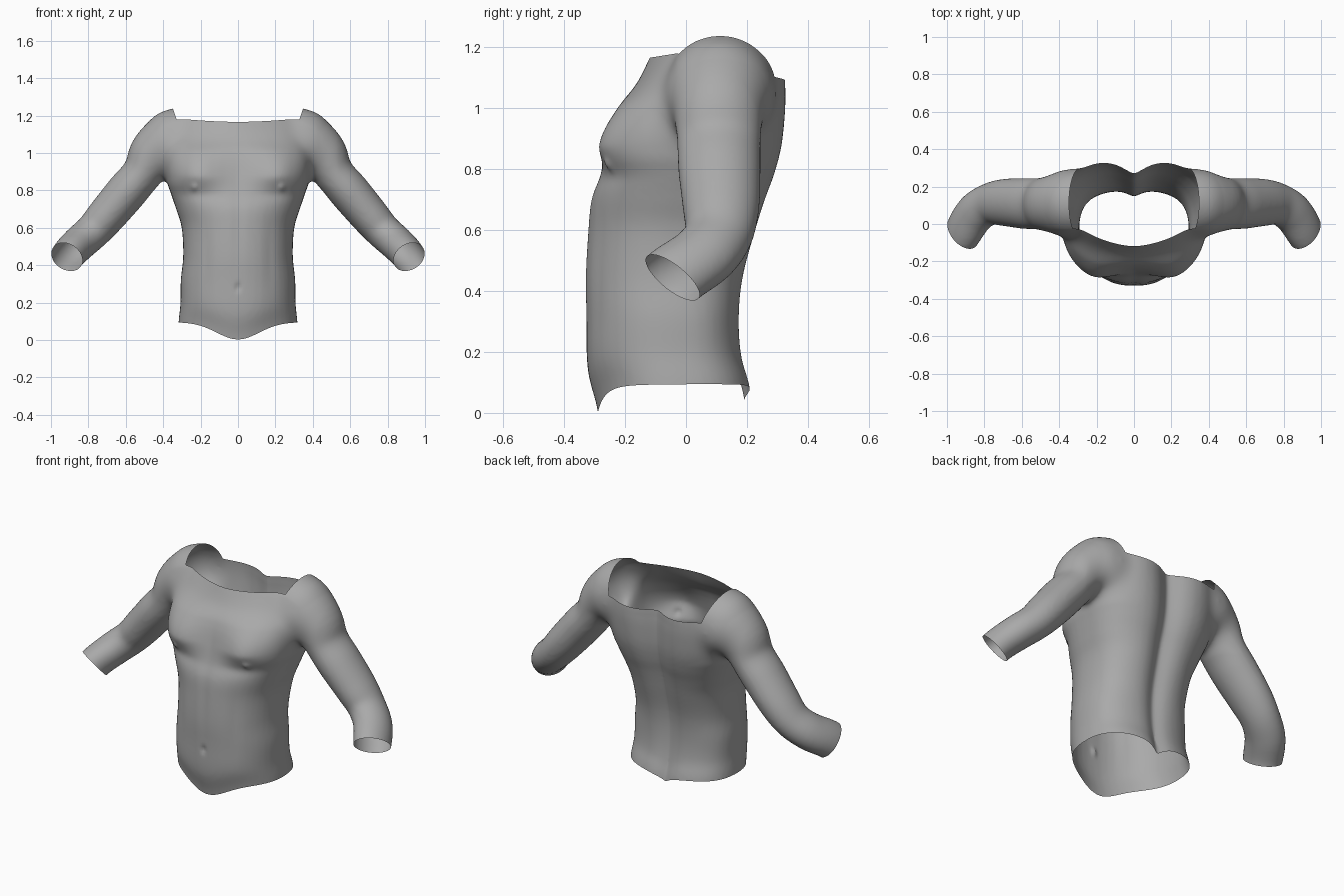
import bpy, bmesh, math
from mathutils import Vector

if "Cube" in bpy.data.objects:
    bpy.data.objects.remove(bpy.data.objects["Cube"])

SEG = 48
skin = bpy.data.materials.new("grey_skin")
skin.diffuse_color = (0.4, 0.4, 0.4, 1)
skin.use_nodes = True
skin.node_tree.nodes["Principled BSDF"].inputs["Base Color"].default_value = skin.diffuse_color


def loft(bm, rings):
    """Closed solid through a list of point rings."""
    vs = [[bm.verts.new(p) for p in r] for r in rings]
    for a, b in zip(vs, vs[1:]):
        for i in range(SEG):
            j = (i + 1) % SEG
            bm.faces.new((a[i], a[j], b[j], b[i]))
    bm.faces.new(vs[0])
    bm.faces.new(vs[-1])


def catmull(rows, steps=5):
    """Smooth interpolation of table rows."""
    rows = [Vector(r) for r in rows]
    out = []
    for i in range(len(rows) - 1):
        p0, p1, p2, p3 = (rows[max(0, min(len(rows) - 1, i + k))] for k in (-1, 0, 1, 2))
        for s in range(steps):
            t = s / steps
            out.append(p1 + (p2 - p0) * (t / 2) + (p0 * 2 - p1 * 5 + p2 * 4 - p3) * (t * t / 2)
                       + (p1 * 3 - p0 - p2 * 3 + p3) * (t ** 3 / 2))
    return out + [rows[-1]]


def power(v, n):
    return math.copysign(abs(v) ** (2 / n), v)


# Trunk sections: z, half width, widest y, front y, back y, front squareness
TRUNK = [(-.05, .325, -.02, -.26, .235, 2.2), (.1, .318, -.03, -.289, .216, 2.2),
         (.2, .308, -.04, -.323, .187, 2.2), (.32, .306, -.04, -.328, .181, 2.2),
         (.45, .293, -.04, -.331, .198, 2.2), (.6, .301, -.02, -.323, .242, 2.2),
         (.7, .331, .0, -.312, .274, 2.3), (.78, .358, .02, -.282, .304, 2.6),
         (.87, .387, .05, -.257, .328, 3.0), (.97, .395, .07, -.231, .341, 2.9),
         (1.05, .393, .09, -.196, .345, 2.4), (1.12, .385, .1, -.163, .340, 2.0),
         (1.18, .37, .1, -.132, .325, 1.7), (1.3, .2, .1, -.06, .28, 1.6)]

# Arm sections: centre x, y, z, thickness across, thickness front to back
ARM = [(.24, .115, 1.07, .185, .18), (.36, .11, 1.037, .186, .185), (.450, .107, .985, .141, .153),
       (.513, .108, .89, .108, .138), (.593, .11, .795, .109, .135), (.70, .115, .668, .104, .125),
       (.775, .105, .582, .096, .112), (.85, .055, .515, .094, .112), (.912, -.04, .448, .090, .112),
       (.945, -.115, .37, .088, .110), (.97, -.19, .28, .088, .110)]

bm = bmesh.new()
rings = []
for z, a, yc, f, b, nf in catmull(TRUNK):
    ring = []
    for i in range(SEG):
        t = 2 * math.pi * i / SEG
        c, s = math.cos(t), math.sin(t)
        n, d = (nf, yc - f) if s < 0 else (2.6, b - yc)
        ring.append((a * power(c, n), yc + d * power(s, n), z))
    rings.append(ring)
loft(bm, rings)

path = catmull([r[:3] for r in ARM])
radii = catmull([(r[3], r[4], 0) for r in ARM])
for side in (1, -1):
    rings = []
    for k, (p, r) in enumerate(zip(path, radii)):
        tan = (path[min(k + 1, len(path) - 1)] - path[max(k - 1, 0)]).normalized()
        u = Vector((0, 1, 0)).cross(tan).normalized()
        v = tan.cross(u)
        ring = []
        for i in range(SEG):
            t = 2 * math.pi * i / SEG
            q = p + u * (r.x * math.cos(t)) + v * (r.y * math.sin(t))
            ring.append((side * q.x, q.y, q.z))
        rings.append(ring)
    loft(bm, rings)
bmesh.ops.recalc_face_normals(bm, faces=bm.faces)
mesh = bpy.data.meshes.new("torso")
bm.to_mesh(mesh)
bm.free()
torso = bpy.data.objects.new("torso", mesh)
bpy.context.collection.objects.link(torso)

# Fuse trunk and arms into one soft skin
rem = torso.modifiers.new("fuse", 'REMESH')
rem.mode, rem.voxel_size = 'VOXEL', 0.011
sm = torso.modifiers.new("soften", 'SMOOTH')
sm.factor, sm.iterations = 0.5, 8
deps = bpy.context.evaluated_depsgraph_get()
fused = bpy.data.meshes.new_from_object(torso.evaluated_get(deps))
torso.modifiers.clear()
torso.data = fused

bm = bmesh.new()
bm.from_mesh(fused)

# Blend the shoulders into chest and back, with a region that shrinks each pass
for k in range(45):
    m = k * .002
    blend = [v for v in bm.verts
             if .2 + m < abs(v.co.x) < .53 - m and .82 + m / 2 < v.co.z < 1.21 - m]
    bmesh.ops.smooth_vert(bm, verts=blend, factor=.5,
                          use_axis_x=True, use_axis_y=True, use_axis_z=True)


def cut(co, no, beyond):
    """Slice along a plane and drop the faces chosen by the rule."""
    bmesh.ops.bisect_plane(bm, geom=bm.verts[:] + bm.edges[:] + bm.faces[:],
                           plane_co=co, plane_no=no, dist=1e-5)
    if beyond:
        gone = [f for f in bm.faces if beyond(f.calc_center_median())]
        bmesh.ops.delete(bm, geom=gone, context='FACES')


# Waist, forearm and neck openings
cut((0, 0, .1), (0, 0, 1), lambda c: c.z < .1)
for s in (1, -1):
    co, no = Vector((s * .915, -.045, .445)), Vector((s * .44, -.61, -.66))
    cut(co, no, lambda c: s * c.x > .75 and c.y < .06 and (c - co).dot(no) > 0)
    cut((s * .327, 0, 1.175), (s, 0, -.33), None)
cut((0, -.03, 1.18), (0, .24, 1),
    lambda c: c.z > 1.18 - .24 * (c.y + .03) and abs(c.x) < .327 + .33 * (c.z - 1.175))


def bell(d, w):
    return math.exp(-(d / w) ** 2)


def ramp(t):
    t = max(0, min(1, t))
    return t * t * (3 - 2 * t)


# Sculpt the muscles and the curved hem
for v in bm.verts:
    x, y, z = abs(v.co.x), v.co.y, v.co.z
    if x > .45:
        continue
    if y < 0:
        v.co.y -= .046 * ramp(-y / .14) * bell(x - .225, .135) * bell(z - .885, .07 if z < .885 else .12)
    if y < -.06:
        v.co.y += .005 * bell(x - .2, .12) * bell(z - .775, .03)
        v.co.y -= .010 * bell(x - .235, .018) * bell(z - .815, .018)   # nipple
        v.co.y += .012 * bell(x, .013) * bell(z - .3, .014)            # navel
        v.co.y += .005 * bell(x, .03) * bell(z - .62, .25)             # midline
        v.co.y += .004 * bell(x - .17, .03) * bell(z - .45, .2)        # abdomen edge
    elif y > .1:
        h = max(0, min(1, (z - .2) / .85))
        v.co.y -= (.025 + .05 * h) * math.exp(-(x / (.05 + .045 * h)) ** 1.5)   # spine
    if y < -.03 and z > 1.0:
        v.co.z += (y + .03) * .4 * ramp((z - 1.0) / .18)               # neckline dip
    hem = max(0, 1 - (z - .1) / .25)
    v.co.z -= hem * (.005 + (.092 * bell(x, .16) if y < 0 else .055 * math.exp(-x / .07)))

for f in bm.faces:
    f.smooth = True
bm.to_mesh(fused)
bm.free()
fused.materials.clear()
fused.materials.append(skin)
